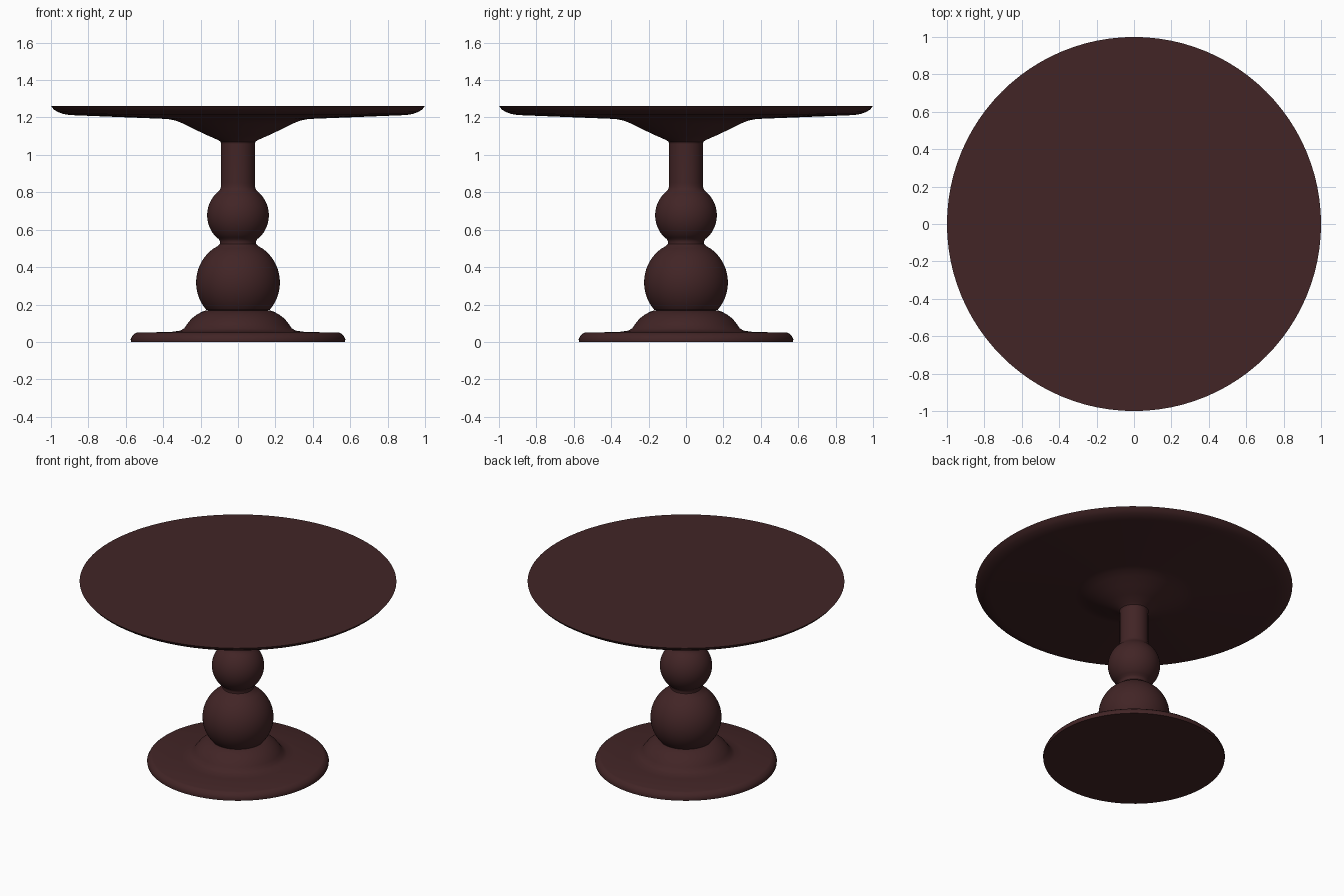
import bpy, bmesh, math

if "Cube" in bpy.data.objects:
    bpy.data.objects.remove(bpy.data.objects["Cube"])

wood = bpy.data.materials.new("dark mahogany")
wood.diffuse_color = (0.054, 0.018, 0.019, 1)
wood.use_nodes = True
wood.node_tree.nodes["Principled BSDF"].inputs["Base Color"].default_value = wood.diffuse_color
SEGMENTS = 96


def lathe(name, profile):
    """Revolve (radius, z) points around z; a radius of 0 closes the end."""
    bm = bmesh.new()
    verts = [bm.verts.new((r, 0, z)) for r, z in profile]
    edges = [bm.edges.new(pair) for pair in zip(verts, verts[1:])]
    bmesh.ops.spin(bm, geom=verts + edges, axis=(0, 0, 1), cent=(0, 0, 0),
                   angle=2 * math.pi, steps=SEGMENTS, use_duplicate=False)
    bmesh.ops.remove_doubles(bm, verts=bm.verts, dist=1e-4)
    bmesh.ops.recalc_face_normals(bm, faces=bm.faces)
    # make normals face away from the axis even on open parts
    side = max(bm.faces, key=lambda f: abs(f.normal.xy.dot(f.calc_center_median().xy)))
    if side.normal.xy.dot(side.calc_center_median().xy) < 0:
        bmesh.ops.reverse_faces(bm, faces=bm.faces)
    mesh = bpy.data.meshes.new(name)
    bm.to_mesh(mesh)
    bm.free()
    mesh.materials.append(wood)
    obj = bpy.data.objects.new(name, mesh)
    bpy.context.collection.objects.link(obj)
    bpy.context.view_layer.objects.active = obj
    obj.select_set(True)
    bpy.ops.object.shade_smooth_by_angle(angle=math.radians(35))
    obj.select_set(False)


def ball(radius, centre, z0, z1, steps=16):
    """Profile of a sphere between two heights."""
    a0, a1 = (math.asin((z - centre) / radius) for z in (z0, z1))
    angles = [a0 + (a1 - a0) * i / steps for i in range(steps + 1)]
    return [(radius * math.cos(a), centre + radius * math.sin(a)) for a in angles]


# Foot: flat disc with a domed collar
lathe("foot", [(0, 0), (0.572, 0), (0.574, 0.015), (0.565, 0.033), (0.55, 0.046),
               (0.54, 0.05), (0.36, 0.053), (0.31, 0.06), (0.288, 0.072),
               (0.272, 0.095), (0.25, 0.123), (0.222, 0.145), (0.195, 0.16),
               (0.175, 0.167), (0.155, 0.17)])

# Turned pedestal: large ball, neck, small ball, plain column
large = ball(0.224, 0.318, 0.17, 0.50)
small = ball(0.165, 0.677, 0.56, 0.805)
lathe("pedestal", [(0.155, 0.17)] + large
      + [(0.108, 0.512), (0.097, 0.524), (0.096, 0.538), (0.103, 0.55)] + small
      + [(0.096, 0.815), (0.091, 0.828), (0.09, 0.85), (0.09, 1.06)])

# Tabletop with flared underside and rounded rim
lathe("tabletop", [(0.09, 1.06), (0.093, 1.07), (0.105, 1.079), (0.165, 1.105),
                   (0.23, 1.136), (0.29, 1.166), (0.335, 1.184), (0.375, 1.192),
                   (0.90, 1.213), (0.935, 1.219), (0.965, 1.23), (0.985, 1.243),
                   (1.0, 1.262), (0, 1.262)])
